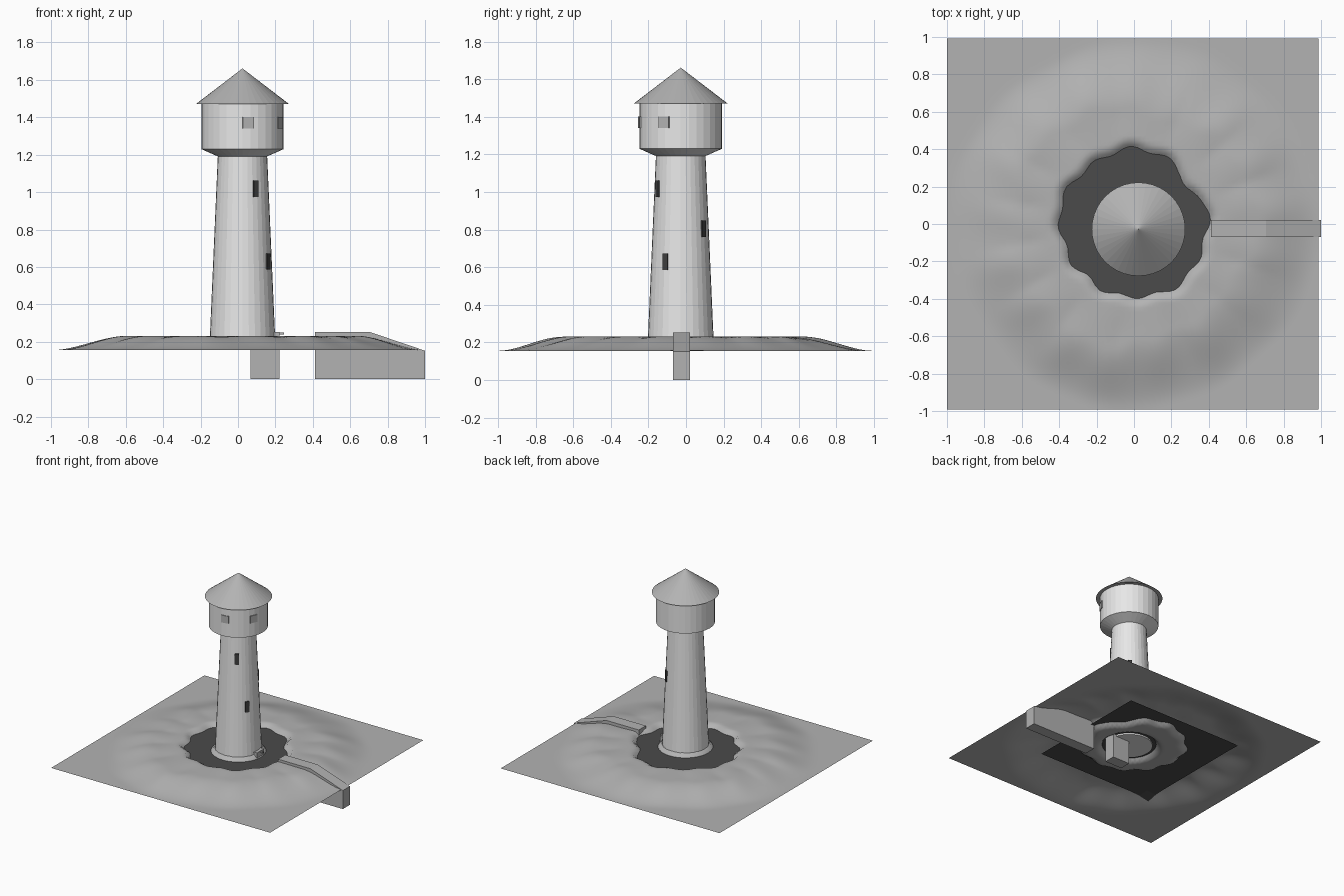
import bpy, bmesh, math
from mathutils import Matrix, Vector

if "Cube" in bpy.data.objects:
    bpy.data.objects.remove(bpy.data.objects["Cube"])

CX, CY = 0.024, -0.028          # tower axis


def mat(name, v):
    m = bpy.data.materials.new(name)
    m.diffuse_color = (v, v, v, 1)
    m.use_nodes = True
    m.node_tree.nodes["Principled BSDF"].inputs["Base Color"].default_value = m.diffuse_color
    return m


STONE = mat("pale_grey", 0.8)
GREY = mat("mid_grey", 0.45)
WATER = mat("dark_water", 0.07)
DARK = mat("dark_opening", 0.05)


def make(name, bm, m, recalc=True):
    if recalc:
        bmesh.ops.recalc_face_normals(bm, faces=bm.faces)
    me = bpy.data.meshes.new(name)
    bm.to_mesh(me)
    bm.free()
    me.materials.append(m)
    ob = bpy.data.objects.new(name, me)
    bpy.context.collection.objects.link(ob)
    return ob


def lathe(name, profile, m, n=32):
    # rings of n points around the tower axis, capped at both ends
    bm = bmesh.new()
    rings = [[bm.verts.new((CX + r * math.cos(2 * math.pi * i / n),
                            CY + r * math.sin(2 * math.pi * i / n), z))
              for i in range(n)] for r, z in profile]
    for a, b in zip(rings, rings[1:]):
        for i in range(n):
            j = (i + 1) % n
            bm.faces.new((a[i], a[j], b[j], b[i]))
    bm.faces.new(rings[0])
    bm.faces.new(rings[-1])
    return make(name, bm, m)


def prism(name, pts, y0, y1, m):
    # side outline in x,z extruded along y
    bm = bmesh.new()
    f = bm.faces.new([bm.verts.new((x, y0, z)) for x, z in pts])
    ext = bmesh.ops.extrude_face_region(bm, geom=[f])
    vs = [e for e in ext["geom"] if isinstance(e, bmesh.types.BMVert)]
    bmesh.ops.translate(bm, verts=vs, vec=(0, y1 - y0, 0))
    return make(name, bm, m)


def plate(name, deg, z, r, w, h, m):
    # thin upright window plate on the round wall
    bm = bmesh.new()
    bmesh.ops.create_cube(bm, size=1)
    t = (Matrix.Translation((CX, CY, 0)) @ Matrix.Rotation(math.radians(deg), 4, 'Z')
         @ Matrix.Translation((r, 0, z)) @ Matrix.Diagonal((0.009, w, h, 1)))
    bmesh.ops.transform(bm, matrix=t, verts=bm.verts)
    return make(name, bm, m)


def smooth(a, b, x):
    t = min(1, max(0, (x - a) / (b - a)))
    return t * t * (3 - 2 * t)


# ground: low rugged mound with a ring-shaped moat and a small island
def height(x, y):
    r, a = math.hypot(x, y), math.atan2(y, x)
    n1 = 0.5 * math.sin(3 * a + 1) + 0.3 * math.sin(7 * a + 2) + 0.3 * math.sin(17 * a)
    n2 = 0.6 * math.sin(4 * a + 2.5) + 0.4 * math.sin(11 * a + 1)
    top = 0.155 + 0.077 * (1 - smooth(0.62 + 0.06 * n1, 0.99 + 0.02 * n2, r))
    # radial gullies on the slope
    ray = abs(math.sin(7.5 * a + 0.8 * math.sin(2 * a)))
    top -= 0.007 * (1 - ray) * smooth(0.42, 0.6, r) * (1 - smooth(0.65, 0.9, r))
    # shoreline radius wobbles, with a notch at the upper right and lower left
    shore = 0.402 + 0.012 * math.sin(12 * a + 1) + 0.008 * math.sin(5 * a)
    shore -= 0.065 * math.exp(-((a - 0.6) / 0.2) ** 2)
    shore -= 0.025 * math.exp(-((a + 2.23) / 0.25) ** 2)
    rt = math.hypot(x - CX, y - CY)
    dip = smooth(0.17, 0.24, rt) * (1 - smooth(shore - 0.05, shore + 0.035, r))
    return top - 0.06 * dip


bm = bmesh.new()
bmesh.ops.create_grid(bm, x_segments=80, y_segments=80, size=0.993)
for v in bm.verts:
    v.co.x -= 0.007
    v.co.z = height(v.co.x, v.co.y)
for f in bm.faces:
    f.smooth = True
make("ground", bm, GREY, False)

# moat water: a sheet that shows only where the ground dips below it
bm = bmesh.new()
bmesh.ops.create_grid(bm, x_segments=12, y_segments=12, size=0.525)
bmesh.ops.translate(bm, verts=bm.verts, vec=(-0.085, -0.035, 0.203))
far = [v for v in bm.verts if height(v.co.x, v.co.y) < 0.205
       and math.hypot(v.co.x, v.co.y) > 0.5]
for v in far:                                # keep the sheet's corners buried
    v.co.z = height(v.co.x, v.co.y) - 0.004
make("moat_water", bm, WATER, False)

# tower
lathe("tower_shaft", [(0.176, 0.19), (0.132, 1.191)], STONE)
lathe("tower_head", [(0.132, 1.191), (0.22, 1.23), (0.22, 1.472)], STONE)
lathe("tower_roof", [(0.25, 1.47), (0.0005, 1.661)], GREY, 40)

# windows
for i, (deg, z) in enumerate([(-31, 0.629), (53, 0.804), (-60, 1.018)]):
    r = 0.176 - 0.044 * (z - 0.19) / 1.0
    plate(f"shaft_window_{i + 1}", deg, z, r + 0.003, 0.03, 0.088, DARK)
for i, deg in enumerate((-82, -24)):
    plate(f"head_window_{i + 1}", deg, 1.371, 0.22, 0.06, 0.06, GREY)

# bridge ramp, and the landing block with its sill at the tower door
prism("bridge_ramp", [(0.413, 0), (1.0, 0), (1.0, 0.152), (0.705, 0.252), (0.413, 0.252)],
      -0.07, 0.022, GREY)
prism("door_landing", [(0.067, 0), (0.222, 0), (0.222, 0.252), (0.067, 0.252)],
      -0.07, 0.022, GREY)
prism("door_sill", [(0.2, 0.24), (0.245, 0.24), (0.245, 0.25), (0.2, 0.25)],
      -0.03, -0.018, GREY)
